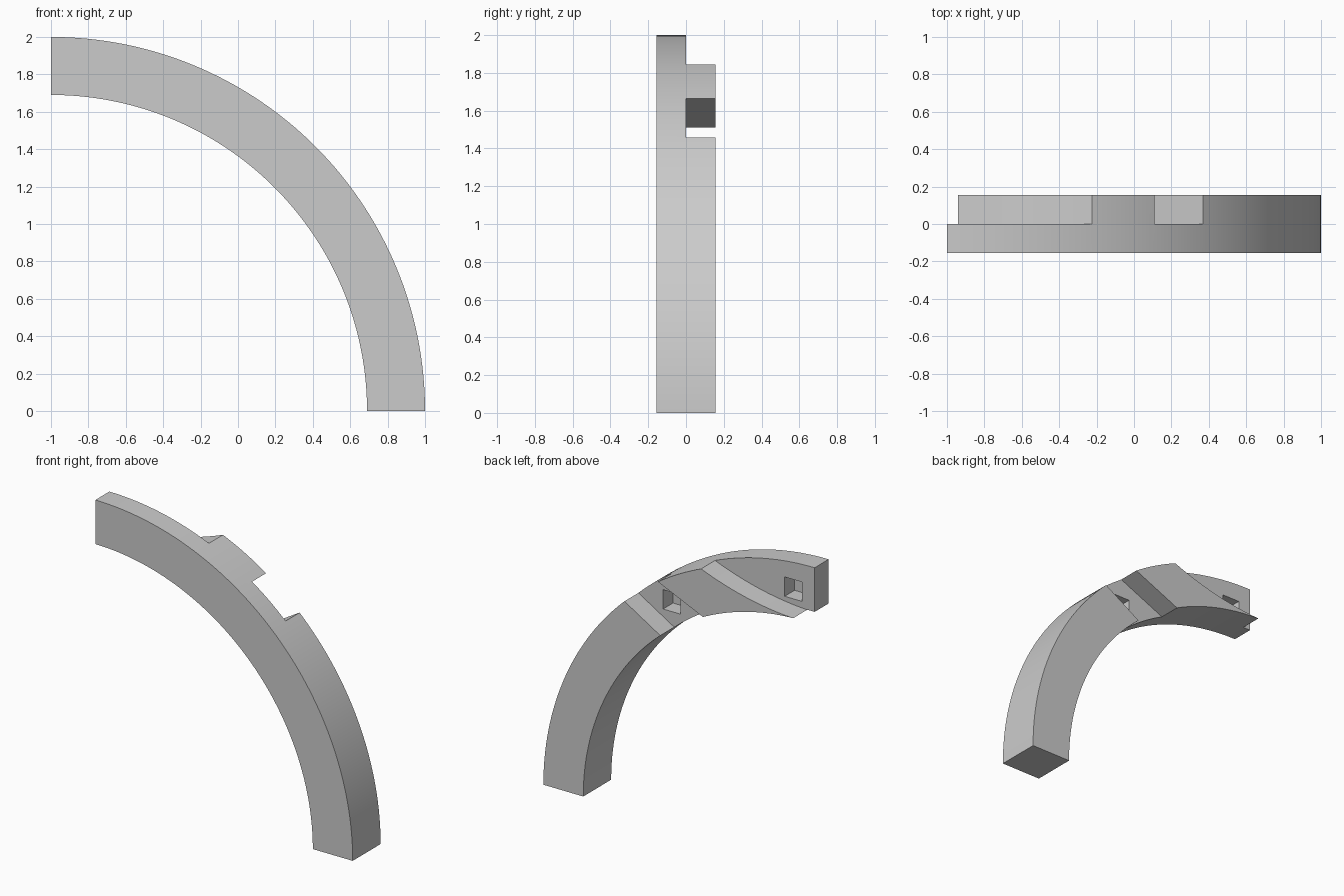
import bpy, bmesh
from math import sin, cos, pi, radians
from mathutils import Vector

cube = bpy.data.objects.get("Cube")
if cube:
    bpy.data.objects.remove(cube)

OUTER, INNER, HALF = 2.0, 1.69, 0.155
SEGMENTS = 64

grey = bpy.data.materials.new("light_grey")
grey.use_nodes = True
grey.diffuse_color = (0.6, 0.6, 0.6, 1)
grey.node_tree.nodes["Principled BSDF"].inputs["Base Color"].default_value = (0.6, 0.6, 0.6, 1)


def prism(name, profile, y0, y1):
    """Extrude an x-z outline between two depths."""
    bm = bmesh.new()
    face = bm.faces.new([bm.verts.new((x, y0, z)) for x, z in profile])
    moved = bmesh.ops.extrude_face_region(bm, geom=[face])["geom"]
    bmesh.ops.translate(bm, vec=(0, y1 - y0, 0),
                        verts=[v for v in moved if isinstance(v, bmesh.types.BMVert)])
    bmesh.ops.recalc_face_normals(bm, faces=bm.faces)
    mesh = bpy.data.meshes.new(name)
    bm.to_mesh(mesh)
    bm.free()
    mesh.materials.append(grey)
    obj = bpy.data.objects.new(name, mesh)
    bpy.context.collection.objects.link(obj)
    return obj


def arc(radius):
    angles = [pi / 2 * i / SEGMENTS for i in range(SEGMENTS + 1)]
    return [(radius * cos(a) - 1, radius * sin(a)) for a in angles]


def square(x, z, half):
    return [(x - half, z - half), (x + half, z - half),
            (x + half, z + half), (x - half, z + half)]


# Quarter-circle beam
beam = prism("arch_segment", arc(OUTER) + arc(INNER)[::-1], -HALF, HALF)

# Curved scarf at the upper end
start, ctrl, end = Vector((-0.225, 1.844)), Vector((-0.58, 1.705)), Vector((-0.94, 1.689))
scarf = [start * (1 - t) ** 2 + ctrl * 2 * t * (1 - t) + end * t * t
         for t in [i / 12 for i in range(13)]]
scarf = [(-0.1, 1.9)] + [tuple(p) for p in scarf] + [(-1.1, 1.675), (-1.1, 2.2), (-0.1, 2.2)]

# Slanted slot across the back half
slot = [(0.18, 1.695), (-0.31, 1.479), (0.03, 1.254), (0.43, 1.493)]

# Cut the joint shapes and the two blind peg holes
cutters = [
    prism("scarf_cutter", scarf, 0, 0.3),
    prism("slot_cutter", slot, 0, 0.3),
    prism("upper_hole_cutter", square(-0.835, 1.805, 0.068), -0.11, 0.05),
    prism("lower_hole_cutter", square(0.11, 1.463, 0.068), -0.11, 0.05),
]
bpy.ops.object.select_all(action="DESELECT")
bpy.context.view_layer.objects.active = beam
beam.select_set(True)
for cutter in cutters:
    cutter.hide_render = True
    mod = beam.modifiers.new(cutter.name, "BOOLEAN")
    mod.operation = "DIFFERENCE"
    mod.solver = "EXACT"
    mod.object = cutter
    bpy.ops.object.modifier_apply(modifier=mod.name)
for cutter in cutters:
    bpy.data.objects.remove(cutter)

bpy.ops.object.shade_smooth_by_angle(angle=radians(20))
